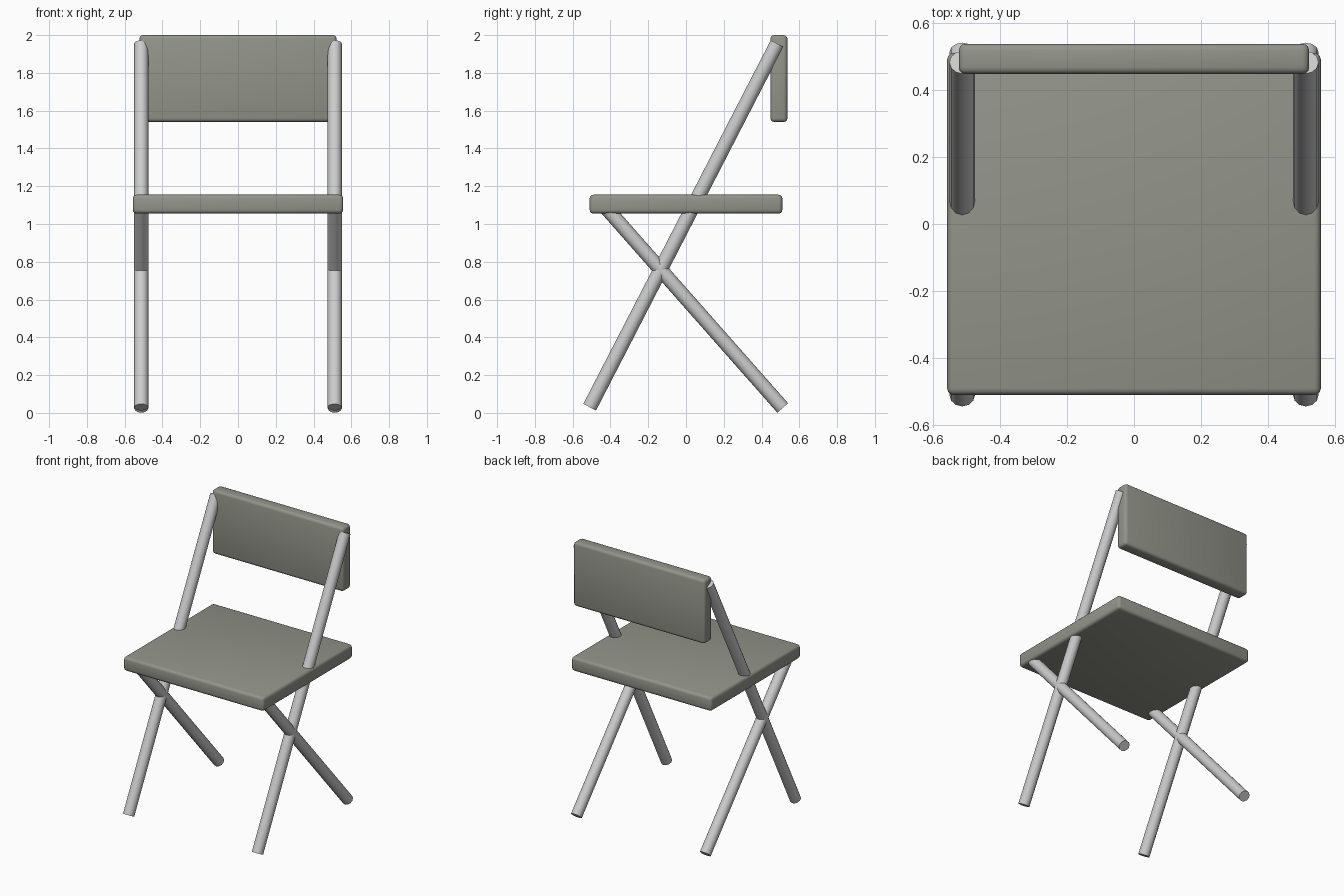
import bpy
import math
from mathutils import Vector

cube = bpy.data.objects.get("Cube")
if cube:
    bpy.data.objects.remove(cube, do_unlink=True)


def make_material(name, colour):
    mat = bpy.data.materials.new(name)
    mat.use_nodes = True
    mat.diffuse_color = colour
    mat.node_tree.nodes["Principled BSDF"].inputs["Base Color"].default_value = colour
    return mat


panel_grey = make_material("olive grey panel", (0.29, 0.30, 0.255, 1))
tube_grey = make_material("light grey tube", (0.60, 0.60, 0.61, 1))


def finish(obj, name, mat, angle):
    obj.name = name
    obj.data.materials.append(mat)
    bpy.ops.object.shade_smooth_by_angle(angle=math.radians(angle))


def panel(name, size, centre, bevel=0.02):
    """Rounded slab."""
    bpy.ops.mesh.primitive_cube_add(size=1, location=centre)
    obj = bpy.context.object
    obj.scale = size
    bpy.ops.object.transform_apply(location=False, rotation=False, scale=True)
    mod = obj.modifiers.new("rounded edges", "BEVEL")
    mod.width = bevel
    mod.segments = 3
    bpy.ops.object.modifier_apply(modifier=mod.name)
    finish(obj, name, panel_grey, 40)


def tube(name, start, end, radius=0.038):
    """Capped tube between two points."""
    a, b = Vector(start), Vector(end)
    bpy.ops.mesh.primitive_cylinder_add(
        vertices=12, radius=radius, depth=(b - a).length, location=(a + b) / 2)
    obj = bpy.context.object
    obj.rotation_euler = (b - a).to_track_quat("Z", "Y").to_euler()
    finish(obj, name, tube_grey, 40)


# Seat and backrest
panel("seat", (1.114, 1.02, 0.1), (0, 0, 1.105))
panel("backrest", (1.044, 0.09, 0.46), (0, 0.492, 1.77))

# Crossed tubes on each side: long one carries the backrest, short one the seat
for side, x in (("left", 0.512), ("right", -0.512)):
    tube(side + "_front_leg", (x, -0.51, 0.03), (x, 0.482, 1.955))
    tube(side + "_rear_leg", (x, 0.512, 0.026), (x, -0.436, 1.1))
